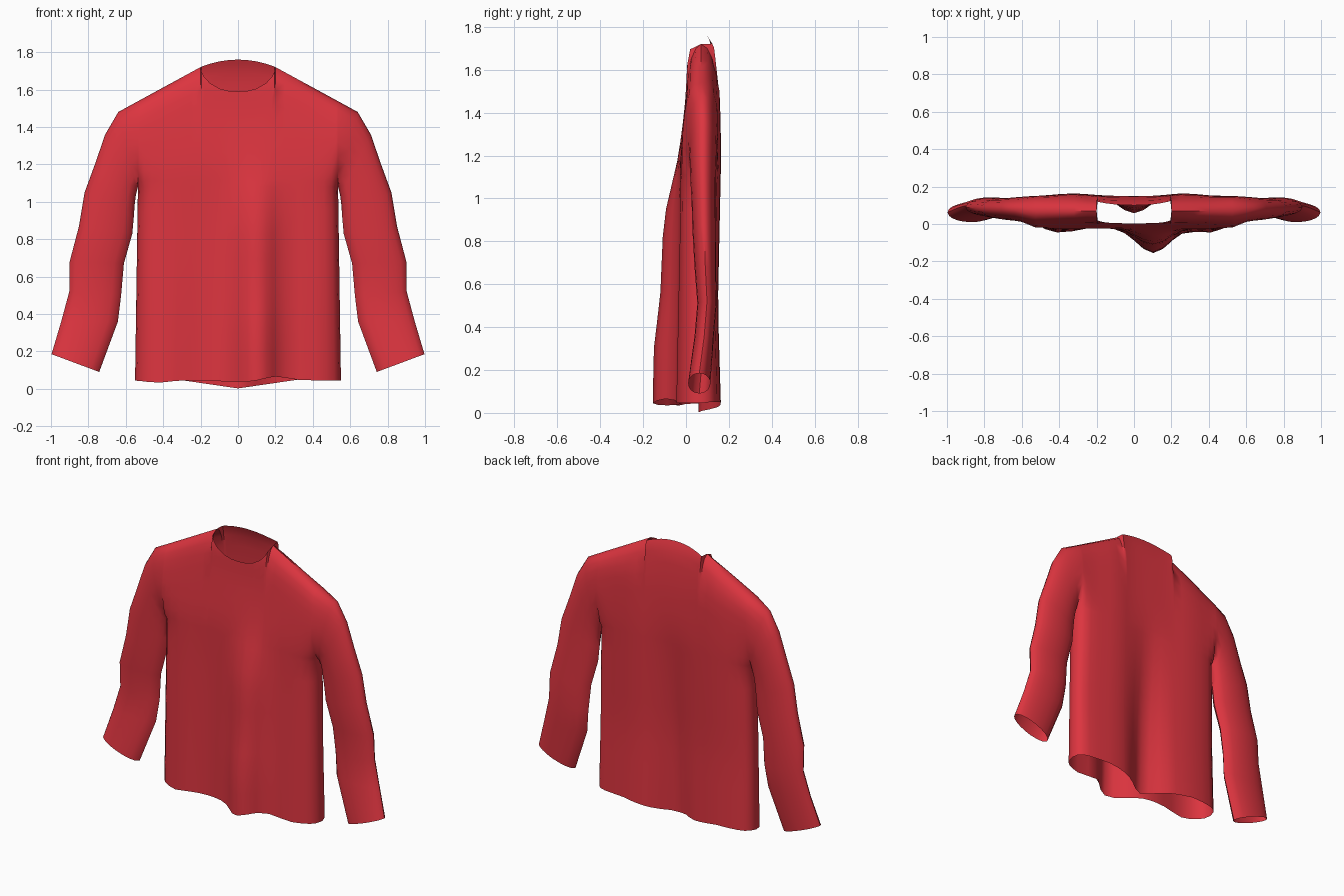
import bpy, bmesh, math

if "Cube" in bpy.data.objects:
    bpy.data.objects.remove(bpy.data.objects["Cube"])

RED = (0.72, 0.035, 0.05, 1)
MID, EDGE, PIT = 0.07, 0.535, 1.08
LOW = [i / 8 for i in range(8)]
UP = [0, .06, .18, .35, .52, .68, .8, .9, .97, 1]
HALF = [.05, .1, .15, .18, .195, .2, .25, .32, .4, .46, .5, .525, EDGE]
XS = [-x for x in reversed(HALF)] + [0] + HALF


def interp(pts, v):
    for (a, p), (b, q) in zip(pts, pts[1:]):
        if v <= b:
            return p + (q - p) * max(0, (v - a) / (b - a))
    return pts[-1][1]


def bell(x, c, w):
    return math.exp(-((x - c) / w) ** 2)


# Outline of the cloth: neckline, shoulder line and hem
def top_z(x, back):
    a = abs(x)
    if a >= .2:
        return 1.72 - (a - .2) * .545
    if back:
        return 1.72 + .04 * (1 - (a / .2) ** 2)
    return 1.72 - .13 * (1 - (a / .2) ** 2.4) ** .6


def hem_z(x, back):
    if back:
        return .05 - .048 * max(0, 1 - abs(x) / .32)
    return .045 - .012 * bell(x, -.42, .08) + .02 * bell(x, .2, .08) - .01 * bell(x, 0, .1)


# Depth of the front and back sheets, with hanging folds
def cloth_y(x, z, back):
    drop = max(0, 1 - z / 1.25)
    if back:
        y = interp([(0, .152), (.5, .137), (1.2, .152), (1.5, .147), (1.7, .125), (1.76, .1)], z)
        y += .012 * (bell(x, .27, .1) + bell(x, -.33, .12))
        return y - .095 * bell(x, 0, .11) * drop
    y = interp([(0, -.02), (.9, -.02), (1.2, -.025), (1.5, .0), (1.62, .005), (1.75, .03)], z)
    y -= bell(x, .1, .12) * interp([(.05, .135), (.3, .13), (.55, .1), (.9, .085), (1.2, .01), (1.4, 0)], z)
    return y - .028 * (bell(x, -.38, .1) + bell(x, .38, .09)) * drop


def body_point(x, t, upper, back):
    a = min(1, abs(x) / EDGE)
    side = math.sqrt(max(0, 1 - a ** 14))
    if upper:
        z = PIT + (top_z(x, back) - PIT) * t
        side += (1 - side) * min(1, t * 2.5) ** .5
        if abs(x) >= .2:
            side *= math.sqrt(max(0, 1 - t ** 8))
    else:
        hem = hem_z(x, back) if a < 1 else .045
        z = hem + (PIT - hem) * t
    y = MID + (cloth_y(x, z, back) - MID) * side
    return (x * (1 + .03 * max(0, 1 - z / PIT)), y, z)


bm = bmesh.new()


def skin(rows, closed=False):
    rows = [[bm.verts.new(p) for p in r] for r in rows]
    for r, s in zip(rows, rows[1:]):
        n = len(r)
        for i in range(n if closed else n - 1):
            j = (i + 1) % n
            bm.faces.new((r[i], r[j], s[j], s[i]))


# Front and back of the body
for back in (False, True):
    skin([[body_point(x, t, False, back) for t in LOW] +
          [body_point(x, t, True, back) for t in UP] for x in XS])

# Sleeves: outer x, z; inner x, z; middle y; half depth
RINGS = [(.64, 1.48, .54, 1.06, .078, .068), (.71, 1.36, .547, 1.03, .08, .063),
         (.765, 1.2, .553, .98, .08, .06), (.82, 1.05, .557, .92, .082, .056),
         (.85, .87, .565, .83, .085, .055), (.9, .68, .61, .67, .09, .05),
         (.902, .52, .625, .5, .098, .045), (.945, .36, .642, .36, .085, .045),
         (.997, .185, .742, .09, .062, .052)]
for s in (-1, 1):
    rows = [[body_point(s * EDGE, t, True, False) for t in UP] +
            [body_point(s * EDGE, t, True, True) for t in UP[-2:0:-1]]]
    for ox, oz, ix, iz, my, d in RINGS:
        def pt(t, sign):
            bulge = (4 * t * (1 - t)) ** .5
            return (s * (ix + (ox - ix) * t), my + sign * d * bulge, iz + (oz - iz) * t)
        rows.append([pt(t, -1) for t in UP] + [pt(t, 1) for t in UP[-2:0:-1]])
    skin(rows, True)

# Sew the seams together
bmesh.ops.remove_doubles(bm, verts=bm.verts, dist=.0008)
bmesh.ops.recalc_face_normals(bm, faces=bm.faces)
mesh = bpy.data.meshes.new("long_sleeve_shirt")
bm.to_mesh(mesh)
bm.free()
shirt = bpy.data.objects.new("long_sleeve_shirt", mesh)
bpy.context.collection.objects.link(shirt)
mat = bpy.data.materials.new("red_cloth")
mat.diffuse_color = RED
mat.use_nodes = True
mat.node_tree.nodes["Principled BSDF"].inputs["Base Color"].default_value = mat.diffuse_color
mesh.materials.append(mat)
bpy.context.view_layer.objects.active = shirt
shirt.select_set(True)
bpy.ops.object.shade_smooth_by_angle(angle=math.radians(50))
